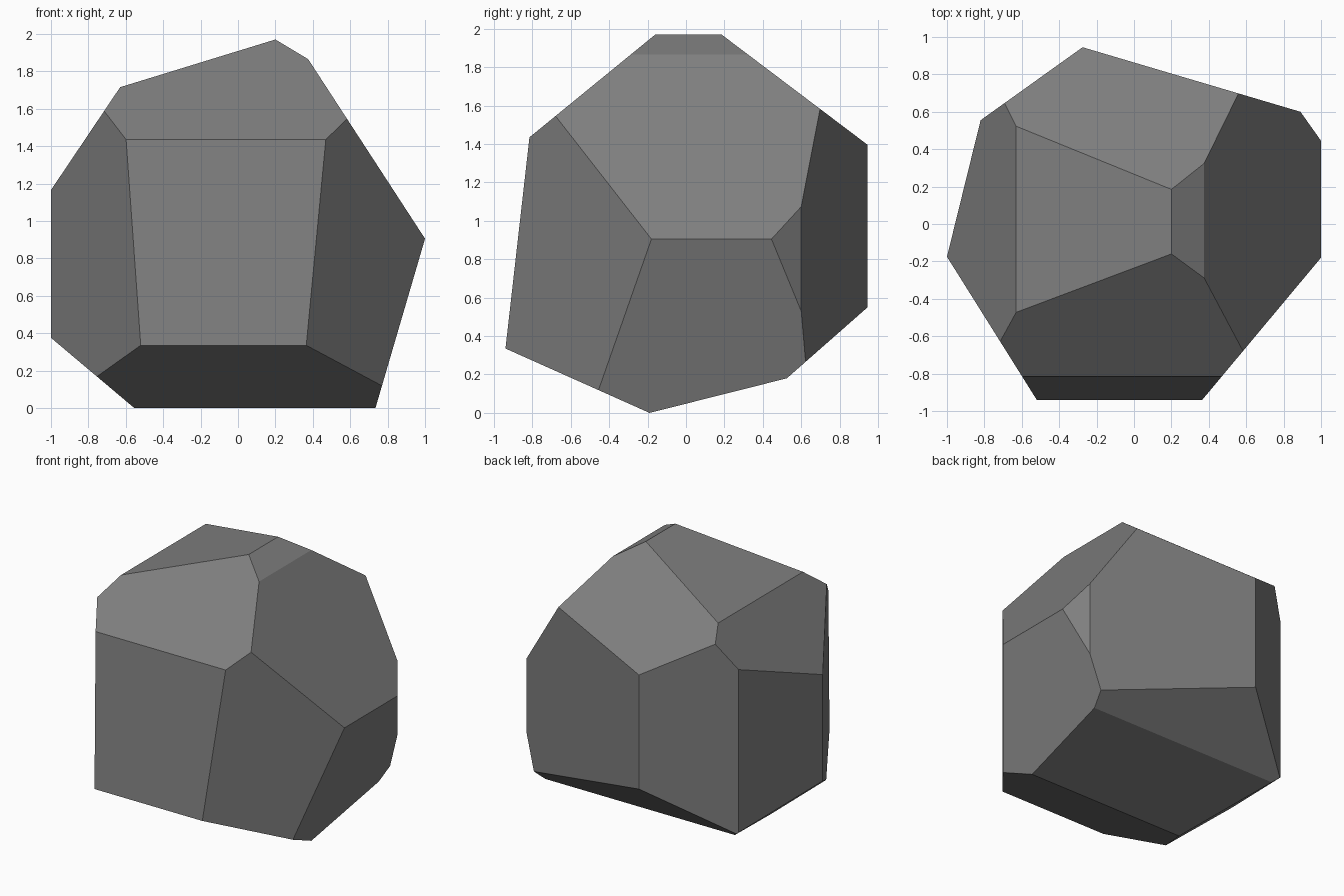
import bpy, bmesh
from mathutils import Vector

if "Cube" in bpy.data.objects:
    bpy.data.objects.remove(bpy.data.objects["Cube"])

# Silhouette edges seen along each axis; each segment is one flat cut of the stone
FRONT = [[(-1, 1.165), (-.63, 1.715), (.2, 1.97), (.375, 1.865), (1, .905), (.735, 0)],
         [(-.555, 0), (-1, .375)]]                                      # x, z
SIDE = [[(.94, .545), (.525, .18), (-.19, 0), (-.94, .335), (-.815, 1.435), (-.16, 1.97)],
        [(.185, 1.97), (.94, 1.4)]]                                     # y, z
TOP = [[(1, .445), (.89, .6), (-.275, .945), (-.82, .555), (-1, -.175), (-.52, -.94)],
       [(.365, -.94), (1, -.18)]]                                       # x, y

CENTRE = Vector((0, 0, 1))


def cut(bm, point, normal):
    """Slice the solid, keep the side with the centre and close the hole."""
    if (CENTRE - point).dot(normal) > 0:
        normal = -normal
    res = bmesh.ops.bisect_plane(bm, geom=bm.verts[:] + bm.edges[:] + bm.faces[:],
                                 dist=1e-5, plane_co=point, plane_no=normal,
                                 clear_outer=True)
    edges = [g for g in res["geom_cut"] if isinstance(g, bmesh.types.BMEdge)]
    if edges:
        bmesh.ops.edgenet_fill(bm, edges=edges)


# Rough block, then every flat cut
bm = bmesh.new()
bmesh.ops.create_cube(bm, size=4)
bmesh.ops.translate(bm, verts=bm.verts[:], vec=CENTRE)
for chains, (i, j) in ((FRONT, (0, 2)), (SIDE, (1, 2)), (TOP, (0, 1))):
    for chain in chains:
        for a, b in zip(chain, chain[1:]):
            point, normal = Vector((0, 0, 0)), Vector((0, 0, 0))
            point[i], point[j] = a
            normal[i], normal[j] = b[1] - a[1], a[0] - b[0]
            cut(bm, point, normal.normalized())
bmesh.ops.recalc_face_normals(bm, faces=bm.faces[:])

mesh = bpy.data.meshes.new("stone")
bm.to_mesh(mesh)
bm.free()
stone = bpy.data.objects.new("stone", mesh)
bpy.context.collection.objects.link(stone)

# Plain grey
grey = bpy.data.materials.new("stone grey")
grey.diffuse_color = (.21, .21, .21, 1)
grey.use_nodes = True
grey.node_tree.nodes["Principled BSDF"].inputs["Base Color"].default_value = grey.diffuse_color
mesh.materials.append(grey)
